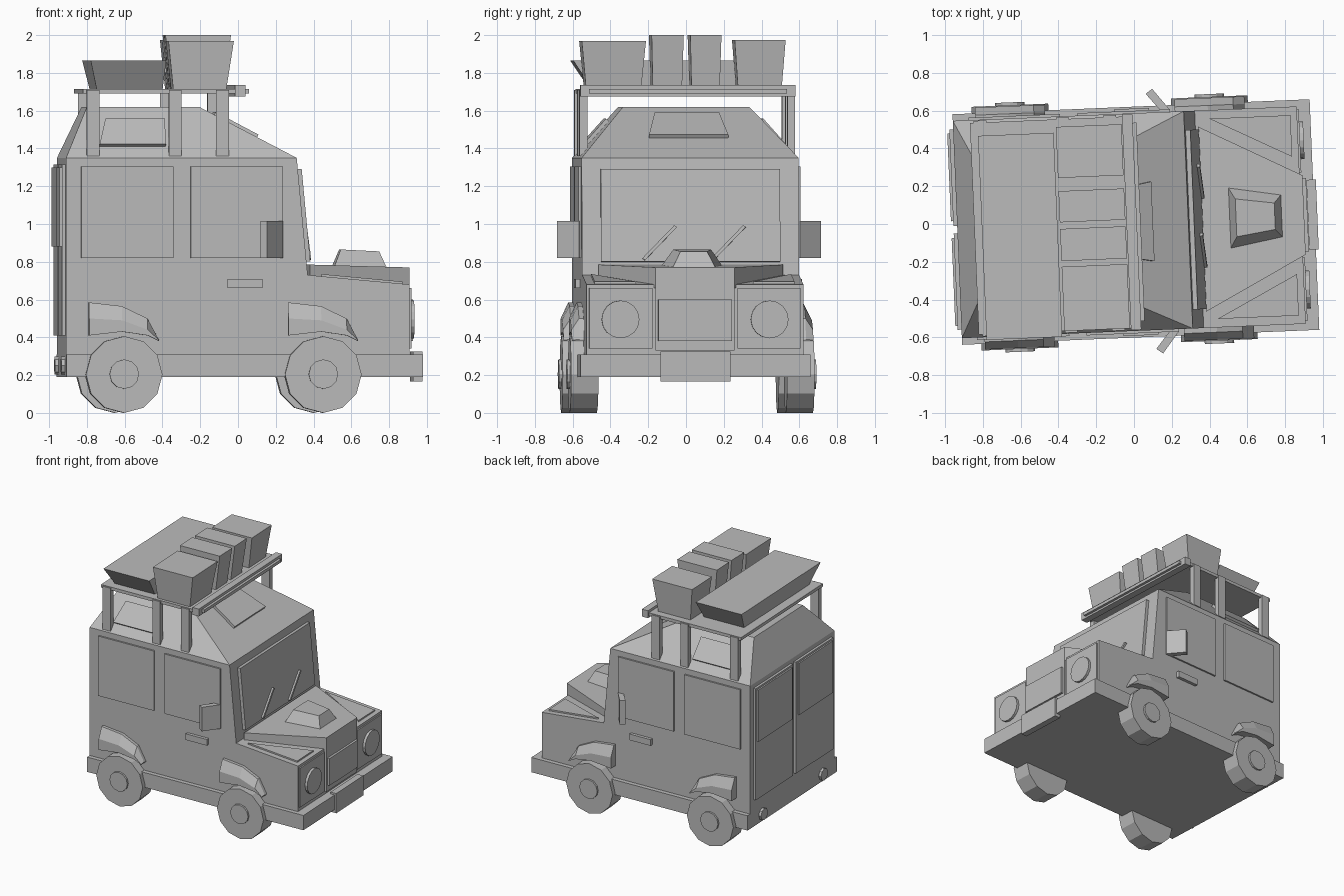
import bpy, bmesh, math
from mathutils import Matrix, Vector

if "Cube" in bpy.data.objects:
    bpy.data.objects.remove(bpy.data.objects["Cube"])

GREY = (0.5, 0.5, 0.5, 1)
paint = bpy.data.materials.new("plain_grey")
paint.use_nodes = True
paint.diffuse_color = GREY
paint.node_tree.nodes["Principled BSDF"].inputs["Base Color"].default_value = GREY

# The car points along +x, turned slightly about z
FRAME = Matrix.Translation((0, 0.01, 0)) @ Matrix.Rotation(math.radians(2.4), 4, "Z")


def loft(name, rings, both=False):
    """Skin a list of equal-sized rings, cap the ends, optionally mirror across y."""
    bm = bmesh.new()
    rows = [[bm.verts.new(p) for p in r] for r in rings]
    n = len(rows[0])
    for a, b in zip(rows, rows[1:]):
        for i in range(n):
            j = (i + 1) % n
            bm.faces.new((a[i], a[j], b[j], b[i]))
    bm.faces.new(rows[0])
    bm.faces.new(rows[-1])
    bmesh.ops.recalc_face_normals(bm, faces=bm.faces)
    me = bpy.data.meshes.new(name)
    bm.to_mesh(me)
    bm.free()
    me.materials.append(paint)
    ob = bpy.data.objects.new(name, me)
    bpy.context.collection.objects.link(ob)
    ob.matrix_world = FRAME
    if both:
        m = ob.modifiers.new("Mirror", "MIRROR")
        m.use_axis = (False, True, False)
        m.use_mirror_merge = False
    return ob


def rect(x, y, z):
    return [(x[0], y[0], z), (x[1], y[0], z), (x[1], y[1], z), (x[0], y[1], z)]


def box(name, x, y, z, both=False):
    return loft(name, [rect(x, y, z[0]), rect(x, y, z[1])], both)


def plate(name, pts, off, both=False):
    off = Vector(off)
    return loft(name, [[Vector(p) - off * 0.2 for p in pts], [Vector(p) + off for p in pts]], both)


def disc(name, centre, r, depth, axis, n=12, both=False):
    cx, cy, cz = centre
    rings = []
    for d in (0, depth):
        ring = []
        for i in range(n):
            a = 2 * math.pi * i / n
            s, c = r * math.sin(a), r * math.cos(a)
            ring.append((cx + s, cy + d, cz + c) if axis == "y" else (cx + d, cy + s, cz + c))
        rings.append(ring)
    return loft(name, rings, both)


# Chassis and bumper plate
box("chassis_slab", (-0.935, 0.955), (-0.61, 0.61), (0.19, 0.31))
box("bumper_plate", (0.92, 0.97), (-0.185, 0.185), (0.165, 0.325))

# Body shell from a side profile
side = [(-0.935, 0.3), (-0.935, 1.35), (0.287, 1.35), (0.345, 0.73), (0.885, 0.68), (0.885, 0.3)]
loft("body", [[(x, y, z) for x, z in side] for y in (-0.575, 0.575)])
loft("roof", [rect((-0.935, 0.287), (-0.575, 0.575), 1.35),
              rect((-0.815, -0.22), (-0.335, 0.335), 1.62)])

# Bonnet, nose, grille and scoop
hood = [(0.36, 0.49, 0.785), (0.9, 0.21, 0.77), (0.9, -0.21, 0.77), (0.36, -0.49, 0.785)]
loft("bonnet", [[(x, y, 0.66) for x, y, z in hood], hood])
box("nose", (0.8, 0.9), (-0.21, 0.21), (0.33, 0.77))
box("grille", (0.88, 0.918), (-0.195, 0.195), (0.38, 0.6))
loft("bonnet_scoop", [
    [(0.5, 0.17, 0.765), (0.785, 0.115, 0.765), (0.785, -0.115, 0.765), (0.5, -0.17, 0.765)],
    [(0.54, 0.1, 0.865), (0.745, 0.07, 0.855), (0.745, -0.07, 0.855), (0.54, -0.1, 0.865)]])
plate("wing_top_panel", [(0.42, 0.53, 0.723), (0.85, 0.53, 0.683), (0.85, 0.31, 0.683)],
      (0, 0, 0.012), True)

# Headlights
box("headlight_panel", (0.87, 0.895), (0.225, 0.56), (0.34, 0.66), True)
disc("headlight", (0.88, 0.395, 0.495), 0.1, 0.035, "x", 16, True)

# Windscreen and wipers
def screen(y, z):
    return (0.287 + (1.35 - z) * 0.0935, y, z)

plate("windscreen", [screen(y, z) for y, z in
      ((-0.475, 0.8), (0.475, 0.8), (0.475, 1.29), (-0.475, 1.29))], (0.025, 0, 0.002))
for label, y in (("right", -0.25), ("left", 0.115)):
    a, b, w = y, y + 0.17, 0.007
    plate(label + "_wiper", [screen(a - w, 0.815), screen(a + w, 0.805),
          screen(b + w, 0.98), screen(b - w, 0.99)], (0.04, 0, 0.004))

# Side windows, handles and mirrors
for label, x0 in (("rear", -0.855), ("front", -0.275)):
    box(label + "_side_window", (x0, x0 + 0.488), (0.56, 0.588), (0.82, 1.305), True)
box("door_handle", (-0.08, 0.105), (0.56, 0.6), (0.66, 0.71), True)
loft("door_mirror", [[(0.18, 0.565, z), (0.215, 0.585, z), (0.125, 0.7, z), (0.09, 0.675, z)]
                     for z in (0.82, 1.015)], True)

# Roof windows
plate("roof_side_window", [(-0.755, 0.522, 1.41), (-0.405, 0.522, 1.41),
      (-0.405, 0.402, 1.545), (-0.72, 0.402, 1.545)], (0, 0.015, 0.013), True)
plate("skylight", [(0.09, 0.21, 1.455), (0.09, -0.21, 1.455),
      (-0.135, -0.17, 1.575), (-0.135, 0.17, 1.575)], (0.01, 0, 0.018))

# Rear doors, windows and lamps
box("rear_door", (-0.955, -0.92), (0.02, 0.53), (0.41, 1.315), True)
box("rear_window", (-0.967, -0.94), (0.045, 0.51), (0.88, 1.3), True)
disc("tail_lamp", (-0.955, 0.41, 0.25), 0.048, 0.04, "x", 8, True)

# Wheels and wheel arches
for label, wx in (("rear", -0.63), ("front", 0.425)):
    disc(label + "_wheel", (wx, 0.5, 0.203), 0.203, 0.145, "y", 12, True)
    disc(label + "_hub", (wx, 0.63, 0.205), 0.078, 0.03, "y", 12, True)
    arch = []
    for dx, top, rim, low in ((-0.185, 0.585, 0.5, 0.41), (-0.01, 0.565, 0.49, 0.43),
                              (0.125, 0.5, 0.44, 0.41), (0.185, 0.39, 0.385, 0.38)):
        x = wx + dx
        arch.append([(x, 0.56, top), (x, 0.6, top), (x, 0.64, rim), (x, 0.64, low), (x, 0.56, low)])
    loft(label + "_wheel_arch", arch, True)

# Roof rack
box("rack_deck", (-0.845, 0.0), (-0.56, 0.56), (1.69, 1.715))
box("rack_front_bar", (-0.04, 0.015), (-0.57, 0.57), (1.675, 1.735))
box("rack_front_strip", (0.01, 0.035), (-0.525, 0.525), (1.69, 1.715))
for label, x in (("rear", -0.825), ("middle", -0.39), ("front", -0.14)):
    box(label + "_rack_post", (x, x + 0.068), (0.53, 0.57), (1.36, 1.71), True)

# Luggage, flaring towards the top
for label, y0, y1, top, flare in (("large_case", -0.56, -0.22, 1.97, 0.025),
                                  ("slim_bag_right", -0.19, -0.02, 2.0, 0.008),
                                  ("slim_bag_left", 0.015, 0.18, 2.0, 0.008),
                                  ("medium_case", 0.25, 0.52, 1.975, 0.02)):
    loft(label, [rect((-0.365, -0.085), (y0 + flare, y1 - flare), 1.71),
                 rect((-0.392, -0.045), (y0, y1), top)])
loft("long_trunk", [rect((-0.77, -0.42), (-0.49, 0.4), 1.715),
                    rect((-0.805, -0.405), (-0.59, 0.49), 1.865)])
